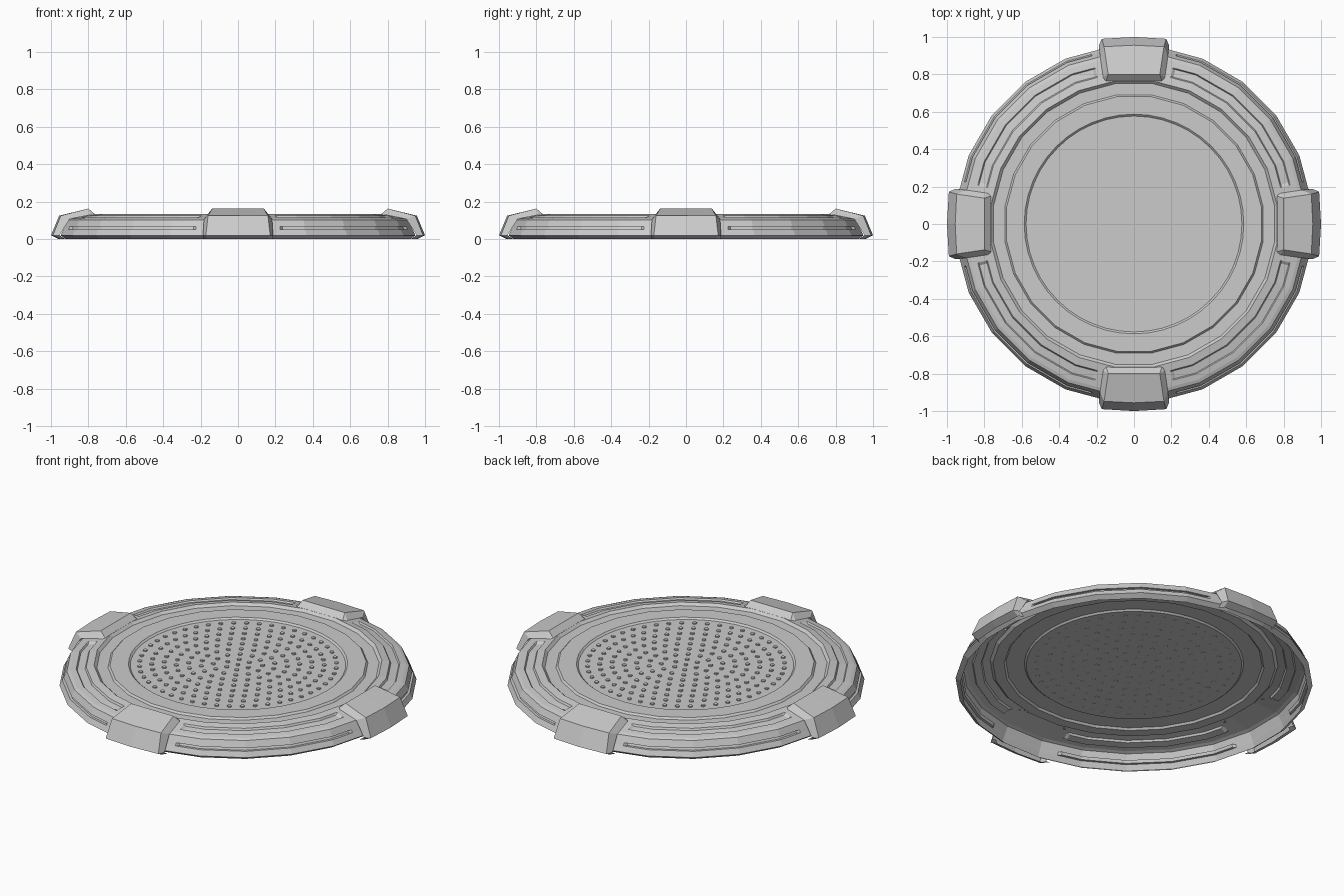
import bpy, bmesh
from math import cos, sin, radians, pi
from mathutils import Matrix

if "Cube" in bpy.data.objects:
    bpy.data.objects.remove(bpy.data.objects["Cube"])


def make(name, bm, smooth=False):
    me = bpy.data.meshes.new(name)
    bm.to_mesh(me)
    bm.free()
    ob = bpy.data.objects.new(name, me)
    bpy.context.collection.objects.link(ob)
    for p in me.polygons:
        p.use_smooth = smooth
    return ob


def grid(bm, rows, closed=False):
    """Skin rows of points; rows run up and inward, columns run anticlockwise."""
    vs = [[bm.verts.new(p) for p in r] for r in rows]
    n = len(vs[0])
    for a, b in zip(vs, vs[1:]):
        for j in range(n if closed else n - 1):
            k = (j + 1) % n
            bm.faces.new((a[j], a[k], b[k], b[j]))
    return vs


def polar(r, z, deg, sides=24):
    """Point on a polygon with corners at 7.5, 22.5, ... degrees."""
    step = 360 / sides
    off = (deg - 7.5) % step - step / 2
    r *= cos(radians(step / 2)) / cos(radians(off))
    return r * cos(radians(deg)), r * sin(radians(deg)), z


# Outer rim: 24-sided open shell, with four side slots and four top channels
def top_z(r):
    return 0.11 + (0.90 - r) / 0.13 * 0.025


# each entry: radius, height, inward push in the slot, downward push in the channel
rim = [(0.93, 0, 0, 0), (0.957, 0.02, 0, 0), (0.942, 0.05, 0, 0), (0.942, 0.05, 0.014, 0),
       (0.935, 0.066, 0.014, 0), (0.935, 0.066, 0, 0), (0.918, 0.103, 0, 0), (0.90, 0.11, 0, 0)]
for r, d in ((0.868, 0), (0.862, 0.01), (0.820, 0.01), (0.814, 0), (0.772, 0)):
    rim.append((r, top_z(r), 0, d))
rim += [(0.757, 0.12, 0, 0), (0.697, 0.12, 0, 0)]

quarter = [-7.5, 7.5, 14, 15, 22.5, 37.5, 52.5, 67.5, 75, 76]
angles = [q * 90 + a for q in range(4) for a in quarter]
rows = []
for r, z, push, drop in rim:
    row = []
    for a in angles:
        on = 15 <= a % 90 <= 75
        row.append(polar(r - push * on, z - drop * on, a))
    rows.append(row)
bm = bmesh.new()
grid(bm, rows, True)
bmesh.ops.remove_doubles(bm, verts=bm.verts, dist=0.0001)
make("outer_rim", bm)

# Centre plate: raised edge and shallow round recess
bm = bmesh.new()
plate = [(0.697, 0.12, 24), (0.687, 0.131, 24), (0.587, 0.131, 48), (0.577, 0.122, 48)]
vs = grid(bm, [[polar(r, z, 7.5 + i * 7.5, s) for i in range(48)] for r, z, s in plate], True)
bm.faces.new(vs[-1])
make("centre_plate", bm)

# Studs: rings of small flat pegs in the recess
bm = bmesh.new()
for ring in range(9):
    count = max(1, ring * 6)
    for i in range(count):
        a = 2 * pi * i / count
        r = ring * 0.066
        bmesh.ops.create_cone(bm, cap_ends=True, segments=8, radius1=0.012, radius2=0.012, depth=0.008,
                              matrix=Matrix.Translation((r * cos(a), r * sin(a), 0.125)))
make("plate_studs", bm)

# Four clamp blocks: ridge profile with bevelled side skirts, open underneath
# x, z, half width, centre bulge, then skirt x, z, half width
clamp = [(0.95, 0.0, 0.165, 0.01, 0.925, 0.0, 0.185),
         (0.99, 0.02, 0.172, 0.01, 0.955, 0.02, 0.188),
         (0.948, 0.125, 0.16, 0.008, 0.90, 0.107, 0.182),
         (0.80, 0.163, 0.138, 0.0, 0.785, 0.13, 0.165),
         (0.762, 0.13, 0.15, 0.0, 0.76, 0.122, 0.16)]
for n, side in enumerate(("right", "back", "left", "front")):
    bm = bmesh.new()
    grid(bm, [[(sx, -sw, sz), (x, -w, z), (x + b, 0, z), (x, w, z), (sx, sw, sz)]
              for x, z, w, b, sx, sz, sw in clamp])
    bm.transform(Matrix.Rotation(n * pi / 2, 4, 'Z'))
    make("clamp_block_" + side, bm)
